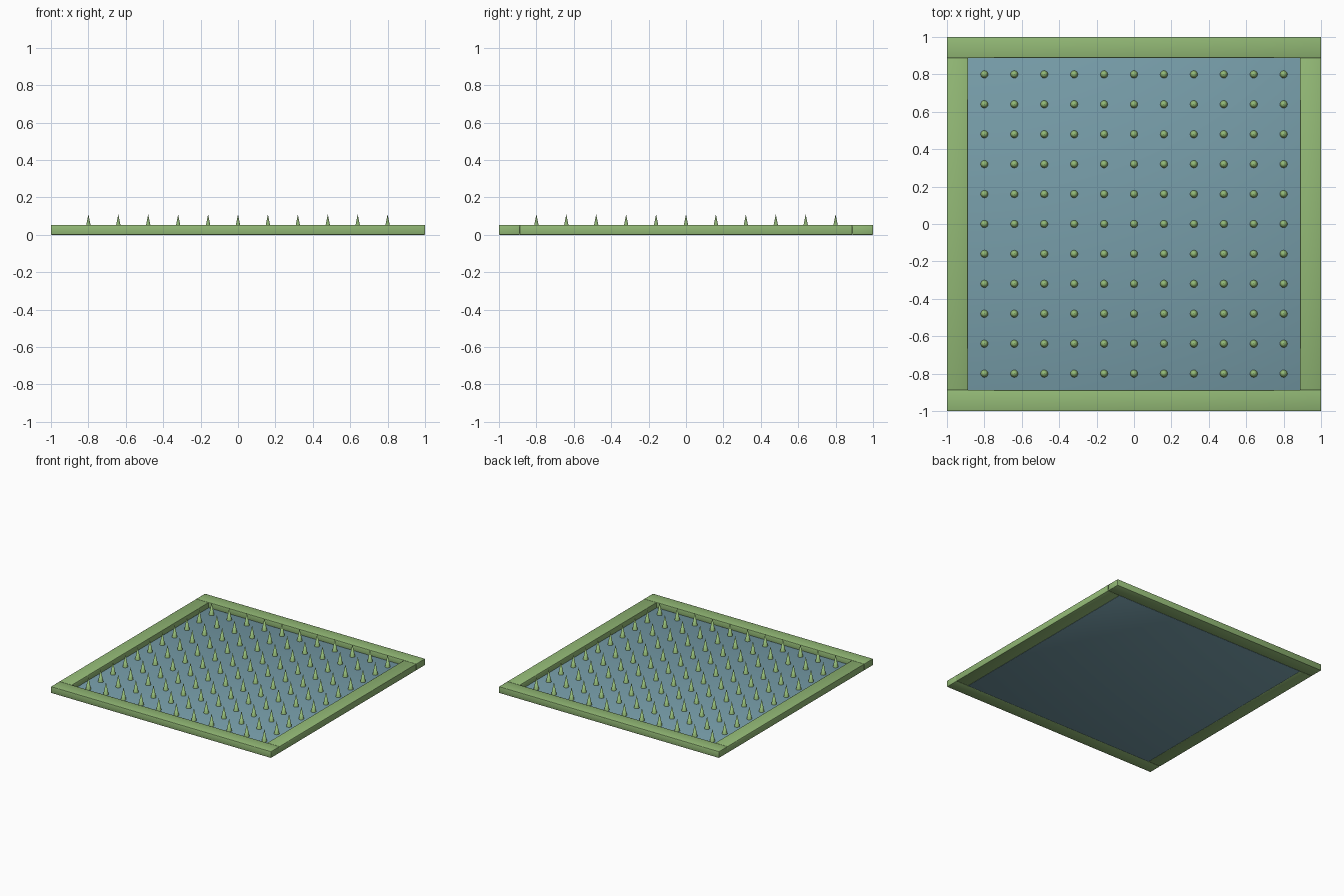
import bpy
import bmesh

default = bpy.data.objects.get("Cube")
if default:
    bpy.data.objects.remove(default, do_unlink=True)

FRAME_HEIGHT = 0.053
OPENING = 0.888     # half width of the opening inside the frame
BAR = 1 - OPENING   # width of a frame bar
SPACING = 0.16      # distance between spikes
SPIKE_TIP = 0.11
FLOOR = 0.01


def make_material(name, rgb):
    mat = bpy.data.materials.new(name)
    mat.use_nodes = True
    color = (*rgb, 1.0)
    mat.diffuse_color = color
    mat.node_tree.nodes["Principled BSDF"].inputs["Base Color"].default_value = color
    return mat


def make_mesh(name, bm, mat):
    mesh = bpy.data.meshes.new(name)
    bm.to_mesh(mesh)
    bm.free()
    mesh.materials.append(mat)
    return mesh


def add_object(name, mesh, location):
    obj = bpy.data.objects.new(name, mesh)
    obj.location = location
    bpy.context.collection.objects.link(obj)
    return obj


def add_slab(name, size, x, y, mat, bevel_width):
    """Box standing on the ground with softly rounded edges."""
    bm = bmesh.new()
    bmesh.ops.create_cube(bm, size=1.0)
    bmesh.ops.scale(bm, vec=size, verts=bm.verts)
    for face in bm.faces:
        face.smooth = True
    obj = add_object(name, make_mesh(name, bm, mat), (x, y, size[2] / 2))
    bevel = obj.modifiers.new("soft edges", 'BEVEL')
    bevel.width = bevel_width
    bevel.segments = 2


green = make_material("leaf green", (0.29, 0.485, 0.18))
blue = make_material("slate blue", (0.185, 0.34, 0.40))

# Frame: full-length front and back bars, side bars fitted between them
middle = OPENING + BAR / 2
for side, y in (("front", -middle), ("back", middle)):
    add_slab(side + "_bar", (2, BAR, FRAME_HEIGHT), 0, y, green, 0.003)
for side, x in (("right", -middle), ("left", middle)):
    add_slab(side + "_bar", (BAR, 2 * OPENING, FRAME_HEIGHT), x, 0, green, 0.003)

# Thin floor panel inside the frame
add_slab("floor_panel", (2 * OPENING, 2 * OPENING, FLOOR), 0, 0, blue, 0.001)

# Grid of spikes sharing one smooth cone mesh with a sharp base rim
bm = bmesh.new()
height = SPIKE_TIP - FLOOR / 2
bmesh.ops.create_cone(bm, cap_ends=True, segments=20, radius1=0.021, radius2=0, depth=height)
bmesh.ops.remove_doubles(bm, verts=bm.verts, dist=0.0001)
bm.normal_update()
for face in bm.faces:
    face.smooth = abs(face.normal.z) < 0.9
for edge in bm.edges:
    edge.smooth = all(f.smooth for f in edge.link_faces)
spike = make_mesh("spike", bm, green)
for row in range(-5, 6):
    for col in range(-5, 6):
        add_object("spike", spike, (col * SPACING, row * SPACING, SPIKE_TIP - height / 2))
